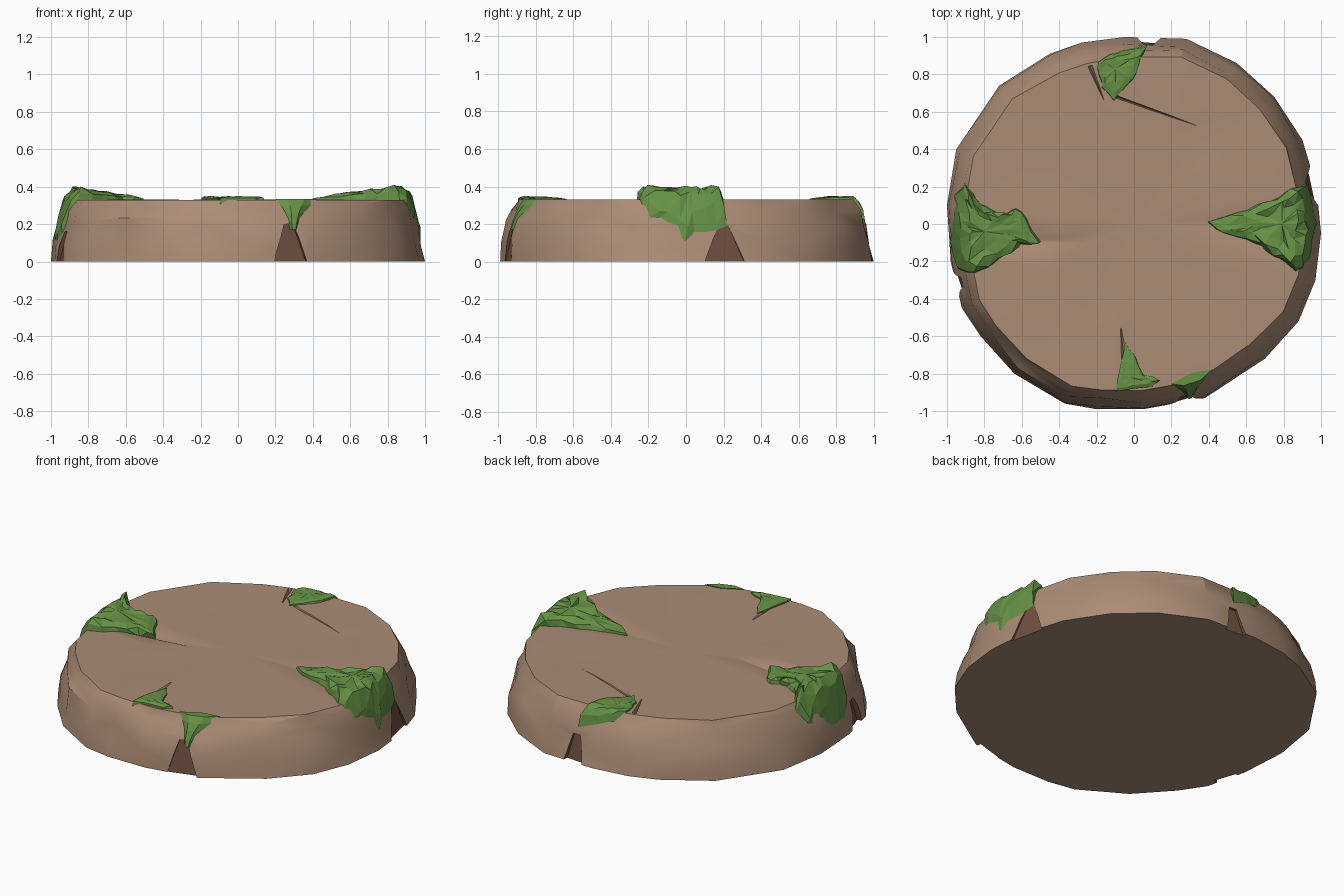
import bpy, bmesh, math, random
from mathutils import Vector

random.seed(4)
if "Cube" in bpy.data.objects:
    bpy.data.objects.remove(bpy.data.objects["Cube"])


def material(name, rgb):
    m = bpy.data.materials.new(name)
    m.use_nodes = True
    m.diffuse_color = (*rgb, 1)
    m.node_tree.nodes["Principled BSDF"].inputs["Base Color"].default_value = (*rgb, 1)
    return m


STONE = material("tan stone", (0.41, 0.265, 0.18))
EARTH = material("dark earth", (0.16, 0.078, 0.052))
MOSS = material("green moss", (0.135, 0.29, 0.06))


def make_object(name, bm, mats):
    bmesh.ops.recalc_face_normals(bm, faces=bm.faces)
    mesh = bpy.data.meshes.new(name)
    bm.to_mesh(mesh)
    bm.free()
    for m in mats:
        mesh.materials.append(m)
    ob = bpy.data.objects.new(name, mesh)
    bpy.context.collection.objects.link(ob)
    return ob


def bridge(bm, a, b):
    for i in range(len(a)):
        j = (i + 1) % len(a)
        bm.faces.new((a[i], a[j], b[j], b[i]))


# Footprint of the slab, and its side profile as (scale, height)
OUTLINE = [(1, -.05), (.975, .2), (.9, .45), (.75, .68), (.55, .86), (.28, .99), (-.05, 1),
           (-.28, .97), (-.45, .91), (-.72, .74), (-.95, .4), (-1, .1), (-.98, -.2),
           (-.92, -.45), (-.82, -.6), (-.64, -.8), (-.37, -.96), (-.2, -.99), (.05, -.99),
           (.38, -.93), (.7, -.72), (.88, -.52), (.97, -.3)]
PROFILE = [(1, 0), (.985, .1), (.957, .21), (.93, .28), (.895, .33)]
POLAR = sorted((math.atan2(y, x), math.hypot(x, y)) for x, y in OUTLINE)


def edge_radius(angle):
    a = POLAR + [(POLAR[0][0] + math.tau, POLAR[0][1])]
    if angle < a[0][0]:
        angle += math.tau
    for (t0, r0), (t1, r1) in zip(a, a[1:]):
        if t0 <= angle <= t1:
            return r0 + (r1 - r0) * (angle - t0) / (t1 - t0)
    return 1


def surface_z(x, y):
    s = math.hypot(x, y) / edge_radius(math.atan2(y, x))
    for (s0, z0), (s1, z1) in zip(PROFILE, PROFILE[1:]):
        if s1 <= s <= s0:
            return z0 + (z1 - z0) * (s - s0) / (s1 - s0)
    return 0 if s > 1 else PROFILE[-1][1]


# Stone slab: stacked irregular rings with a gently uneven top
bm = bmesh.new()
rings = []
for k, (s, z) in enumerate(PROFILE):
    ring = []
    for x, y in OUTLINE:
        j = s + (random.uniform(-.012, .012) if k > 0 else 0)
        dz = random.uniform(-.025, .025) if 0 < k < 4 else 0
        ring.append(bm.verts.new((x * j, y * j, z + dz)))
    rings.append(ring)
rings.append([bm.verts.new((x * .5, y * .5, .328 + random.uniform(-.004, .004))) for x, y in OUTLINE])
for a, b in zip(rings, rings[1:]):
    bridge(bm, a, b)
bm.faces.new(rings[0])
centre = bm.verts.new((0, 0, .326))
for i in range(len(OUTLINE)):
    bm.faces.new((rings[-1][i], rings[-1][(i + 1) % len(OUTLINE)], centre))
bmesh.ops.triangulate(bm, faces=[f for f in bm.faces if len(f.verts) == 4])
slab = make_object("stone_slab", bm, [STONE, EARTH])

# Cutters: tapering cracks on top, and earthy hollows in the side
cut = bmesh.new()


def hull(points, index):
    verts = [cut.verts.new(p) for p in points]
    out = bmesh.ops.convex_hull(cut, input=verts)
    for f in out["geom"]:
        if isinstance(f, bmesh.types.BMFace):
            f.material_index = index


def crack(tip, left, right, depth):
    top = .36
    mid = ((left[0] + right[0]) / 2, (left[1] + right[1]) / 2)
    hull([(*tip, top), (*left, top), (*right, top), (*tip, .328), (*mid, .33 - depth)], 0)


crack((.38, .51), (-.12, .705), (-.11, .67), .035)
crack((-.16, .66), (-.21, .85), (-.26, .84), .03)
crack((-.24, -.10), (-.6, .08), (-.86, -.25), .04)
crack((.33, .02), (.8, .17), (.86, -.26), .04)
crack((-.07, -.55), (-.09, -.75), (-.01, -.75), .02)
crack((.48, -.76), (.61, -.71), (.59, -.77), .04)


def hollow(x, y, half, height, depth):
    out = Vector((x, y, 0)).normalized()
    side = Vector((-out.y, out.x, 0))
    r = edge_radius(math.atan2(y, x)) - depth
    pts = []
    for w, z, r_in in ((half, -.03, r), (half * .45, height * .5, r - .012), (.025, height, r - .03)):
        for sgn in (-1, 1):
            for rad in (r_in, 1.15):
                p = out * rad + side * sgn * w
                pts.append((p.x, p.y, z))
    hull(pts, 1)


hollow(.28, -.95, .10, .20, .022)
hollow(.98, .21, .12, .20, .022)
hollow(.08, .99, .07, .16, .035)
hollow(-.95, -.32, .08, .16, .025)
cutter = make_object("cutter", cut, [STONE, EARTH])
cutter.hide_render = True

mod = slab.modifiers.new("cuts", "BOOLEAN")
mod.operation = "DIFFERENCE"
mod.solver = "EXACT"
mod.object = cutter
bpy.context.view_layer.update()
baked = bpy.data.meshes.new_from_object(slab.evaluated_get(bpy.context.evaluated_depsgraph_get()))
slab.modifiers.clear()
slab.data = baked
bpy.data.objects.remove(cutter)
bpy.ops.object.select_all(action="DESELECT")
slab.select_set(True)
bpy.context.view_layer.objects.active = slab
bpy.ops.object.shade_smooth_by_angle(angle=math.radians(28))


# Moss clumps: faceted mounds that follow the slab and drape over its rim
def moss(name, outline, middle, height, thin_r, thick_r, rough):
    pts = []
    for a, b in zip(outline, outline[1:] + outline[:1]):
        pts += [a, ((a[0] + b[0]) / 2, (a[1] + b[1]) / 2)]
    bm = bmesh.new()
    rings = []

    def place(x, y, lift):
        t = (math.hypot(x, y) - thin_r) / (thick_r - thin_r)
        h = height * (.2 + .8 * min(max(t, 0), 1))
        z = surface_z(x, y) + lift * h * random.uniform(.75, 1.1)
        return bm.verts.new((x, y, z - (.03 if lift == 0 else 0)))

    for s, lift in ((1, 0), (.95, .6), (.75, 1), (.45, .9)):
        ring = []
        for x, y in pts:
            j = rough if s < 1 else rough * .4
            px = middle[0] + (x - middle[0]) * s + random.uniform(-j, j)
            py = middle[1] + (y - middle[1]) * s + random.uniform(-j, j)
            ring.append(place(px, py, lift))
        rings.append(ring)
    for a, b in zip(rings, rings[1:]):
        bridge(bm, a, b)
    top = place(*middle, .9)
    for i in range(len(pts)):
        bm.faces.new((rings[-1][i], rings[-1][(i + 1) % len(pts)], top))
    bm.faces.new(rings[0])
    bmesh.ops.triangulate(bm, faces=bm.faces)
    make_object(name, bm, [MOSS])


moss("left_side_moss", [(.38, 0), (.6, .08), (.78, .15), (.92, .22), (.955, .1), (.97, 0),
     (.955, -.1), (.93, -.22), (.87, -.26), (.75, -.17), (.6, -.08), (.47, -.05)],
     (.79, 0), .075, .4, .86, .016)
moss("right_side_moss", [(-.5, -.09), (-.56, .03), (-.62, .09), (-.7, .06), (-.82, .11), (-.9, .22),
     (-.955, .17), (-.97, .05), (-.975, -.1), (-.945, -.24), (-.86, -.27), (-.72, -.19), (-.6, -.11)],
     (-.8, -.04), .065, .5, .86, .016)
moss("front_moss", [(-.05, -.63), (0, -.7), (.05, -.8), (.15, -.84), (.1, -.87), (-.1, -.895), (-.08, -.8)],
     (-.02, -.82), .018, .6, .75, .006)
moss("back_moss", [(-.2, .87), (-.13, .91), (-.05, .93), (.07, .955), (.03, .86), (0, .77),
     (-.07, .7), (-.11, .65), (-.17, .72), (-.19, .8)], (-.1, .83), .02, .6, .8, .006)

# Moss trickle down the front, built from rows of (height, left x, right x)
bm = bmesh.new()
rows = []
for z, x0, x1 in ((.335, .2, .42), (.3, .23, .39), (.26, .255, .355), (.21, .265, .335), (.17, .28, .32)):
    row = []
    for x, lift in ((x0, -.012), (x0 * .7 + x1 * .3, .012), (x0 * .3 + x1 * .7, .012), (x1, -.012)):
        s = next(s0 + (s1 - s0) * (z - z0) / (z1 - z0) for (s0, z0), (s1, z1)
                 in zip(PROFILE, PROFILE[1:]) if z <= z1 or z1 == .33)
        r = edge_radius(math.atan2(-.93, x)) * s + lift
        row.append(bm.verts.new((x, -math.sqrt(r * r - x * x), z)))
    rows.append(row + [bm.verts.new(((x0 + x1) / 2, row[0].co.y + .06, z))])
for a, b in zip(rows, rows[1:]):
    bridge(bm, a, b)
bm.faces.new(rows[0])
bm.faces.new(rows[-1])
make_object("front_moss_trickle", bm, [MOSS])
